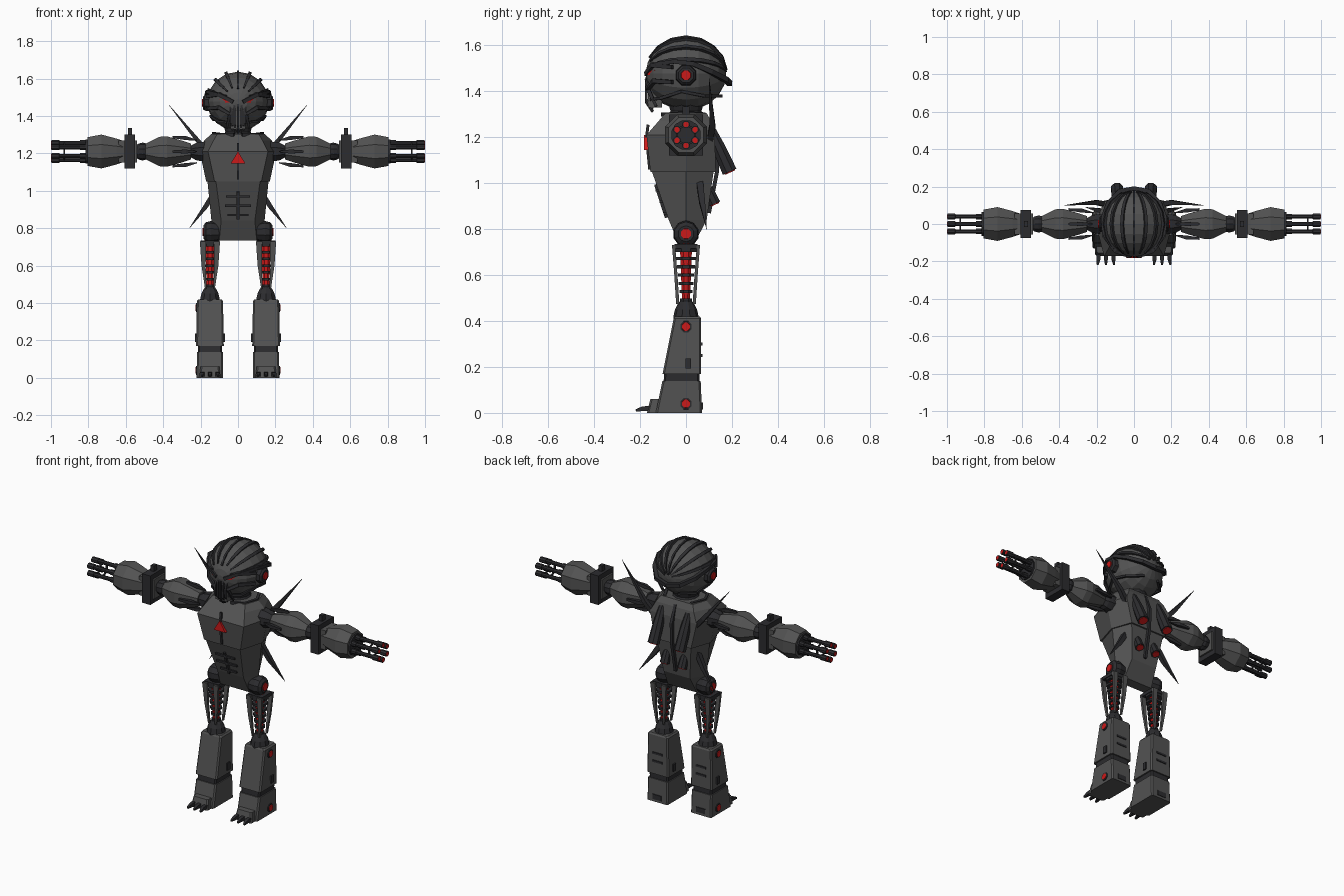
import bpy, bmesh
from math import sin, cos, pi, radians
from mathutils import Vector as V

if "Cube" in bpy.data.objects:
    bpy.data.objects.remove(bpy.data.objects["Cube"])


def material(name, c):
    m = bpy.data.materials.new(name)
    m.diffuse_color = (*c, 1)
    m.use_nodes = True
    m.node_tree.nodes["Principled BSDF"].inputs["Base Color"].default_value = m.diffuse_color
    return m


GREY = material("grey_metal", (.085, .085, .085))
DARK = material("dark_metal", (.025, .025, .028))
RED = material("red_glow", (.6, .01, .01))


def loft(name, rings, mat=GREY, mirror=False):
    """Skin a list of point rings, cap both ends, optionally mirror in x."""
    bm = bmesh.new()
    rows = [[bm.verts.new(p) for p in r] for r in rings]
    n = len(rows[0])
    for a, b in zip(rows, rows[1:]):
        for i in range(n):
            bm.faces.new((a[i], a[(i + 1) % n], b[(i + 1) % n], b[i]))
    bm.faces.new(rows[0][::-1])
    bm.faces.new(rows[-1])
    bmesh.ops.recalc_face_normals(bm, faces=bm.faces)
    me = bpy.data.meshes.new(name)
    bm.to_mesh(me)
    bm.free()
    me.materials.append(mat)
    ob = bpy.data.objects.new(name, me)
    bpy.context.collection.objects.link(ob)
    if mirror:
        mod = ob.modifiers.new("mirror", 'MIRROR')
        mod.use_mirror_merge = False
    return ob


def sweep(name, pts, radii, n=8, mat=GREY, mirror=True, ref=None, flat=1.0):
    """n-sided tube along points; flat squashes the section along ref."""
    pts = [V(p) for p in pts]
    rings = []
    axis = (pts[-1] - pts[0]).normalized()
    ref = V(ref) if ref else (V((0, 0, 1)) if abs(axis.z) < .8 else V((0, 1, 0)))
    for i, p in enumerate(pts):
        t = (pts[min(i + 1, len(pts) - 1)] - pts[max(i - 1, 0)]).normalized()
        s = t.cross(ref).normalized()
        u = s.cross(t).normalized()
        r = radii[i] if isinstance(radii, (list, tuple)) else radii
        rings.append([p + s * r * cos(2 * pi * (k + .5) / n) + u * r * flat * sin(2 * pi * (k + .5) / n)
                      for k in range(n)])
    return loft(name, rings, mat, mirror)


def along_x(name, prof, y=0, z=1.21, **kw):
    return sweep(name, [(x, y, z) for x, _ in prof], [r for _, r in prof], **kw)


def along_z(name, prof, x=.15, y=0, **kw):
    return sweep(name, [(x, y, z) for z, _ in prof], [r for _, r in prof], **kw)


def block(name, c, s, mat=DARK, mirror=True):
    x, y, z = c
    a, b, h = (v / 2 for v in s)
    return loft(name, [[(x - a, y - b, k), (x + a, y - b, k), (x + a, y + b, k), (x - a, y + b, k)]
                       for k in (z - h, z + h)], mat, mirror)


def hexring(z, w, f, yf, yb):
    return [(f, yf, z), (w, 0, z), (f, yb, z), (-f, yb, z), (-w, 0, z), (-f, yf, z)]


def legring(z, h, y0, y1, c=.008, x=.15):
    return [(x - h + c, y0, z), (x + h - c, y0, z), (x + h, y0 + c, z), (x + h, y1 - c, z),
            (x + h - c, y1, z), (x - h + c, y1, z), (x - h, y1 - c, z), (x - h, y0 + c, z)]


# Torso
loft("chest", [hexring(*r) for r in ((1.305, .14, .11, -.09, .09), (1.27, .18, .13, -.12, .11),
     (1.21, .205, .16, -.172, .125), (1.05, .17, .125, -.155, .13))])
loft("abdomen", [hexring(*r) for r in ((1.05, .163, .118, -.148, .12), (.84, .142, .09, -.075, .09),
     (.735, .11, .10, -.03, .035))])
sweep("chest_seam", [(0, -.165, 1.265 - .01), (0, -.172, 1.2), (0, -.158, 1.06)], .009, 4, DARK, False, (1, 0, 0))
loft("chest_emblem", [[(-.04, y, 1.145), (.04, y, 1.145), (0, y, 1.21)] for y in (-.15, -.182)], RED)
sweep("belly_spine", [(0, -.132, .995), (0, -.085, .85)], .01, 4, DARK, False, (1, 0, 0))
for z, w in ((.97, .065), (.92, .07), (.87, .055)):
    y = -.075 - (z - .84) * .35
    block("belly_rib", (0, y - .004, z), (2 * w, .018, .011), DARK, False)
along_z("neck", ((1.29, .085), (1.315, .07), (1.35, .08)), x=0, n=12, mat=DARK, mirror=False)
sweep("collar_plate", [(.02, -.1, 1.3), (.1, -.07, 1.3), (.13, 0, 1.305), (.09, .08, 1.3)], .012, 4, DARK, ref=(0, 0, 1))

# Back thrusters and spikes
for x, top, bot, r in ((.09, (.1, 1.25), (.19, 1.05), .035), (.06, (.085, 1.0), (.125, .91), .028)):
    a, b = V((x, *top)), V((x, *bot))
    d = (b - a).normalized()
    sweep("back_thruster", [a, a.lerp(b, .5), b], [r * .6, r * .9, r], 8, DARK)
    sweep("thruster_glow", [b, b + d * .004], r * .75, 8, RED)
sweep("back_spine", [(0, .1, 1.28), (0, .14, 1.18), (0, .135, 1.05), (0, .1, .87)], .012, 4, DARK, False, (1, 0, 0))
sweep("upper_spike", [(.13, .1, 1.17), (.2, .115, 1.25), (.37, .1, 1.46)], [.02, .018, .001], 4, DARK, ref=(0, 1, 0))
sweep("lower_spike", [(.12, .06, 1.0), (.17, .07, .92), (.26, .09, .8)], [.02, .018, .001], 4, DARK, ref=(0, 1, 0))

# Head: faceted shell whose meridians run from face to nape
C, RX, RY, RZ = 1.477, .165, .175, .16


def on_head(a, t, k=1.0):
    return V((RX * k * sin(a) * sin(t), -RY * k * cos(t), max(C + RZ * k * cos(a) * sin(t), 1.325)))


loft("head_shell", [[on_head(2 * pi * i / 16, pi * j / 10 if 0 < j < 10 else (.08 if j == 0 else pi - .08))
                     for i in range(16)] for j in range(11)])
for a in (22, 45, 68):
    q = radians(a)
    sweep("head_rib", [on_head(q, pi * t, 1.02) for t in (.16, .27, .38, .5, .62, .73, .84, .95)],
          [.005, .01, .012, .012, .012, .011, .009, .004], 4, DARK, ref=(cos(q), 0, -sin(q)))
sweep("head_crest", [on_head(0, pi * t, 1.01) for t in (.14, .26, .38, .5, .62, .74, .86, .97)],
      .008, 4, DARK, False, (1, 0, 0))
sweep("head_band", [(.06, -.16, 1.505), (.12, -.125, 1.52), (.162, -.05, 1.53), (.168, .03, 1.52),
      (.14, .11, 1.485), (.08, .175, 1.45), (0, .19, 1.435)], [.008, .011, .013, .014, .015, .016, .016], 4, DARK,
      ref=(0, 0, 1))
sweep("jaw_band", [(.03, -.155, 1.365), (.1, -.11, 1.37), (.145, -.02, 1.4), (.13, .08, 1.38), (.05, .155, 1.38)],
      .009, 4, DARK, ref=(0, 0, 1))
along_x("ear_disc", ((.14, .05), (.178, .045), (.188, .035)), z=1.47, mat=DARK)
along_x("ear_light", ((.18, .024), (.193, .022)), z=1.47, mat=RED)
# Face: brows, eyes, grille mask
sweep("brow", [(.165, -.06, 1.505), (.1, -.145, 1.515), (.025, -.172, 1.475)], [.012, .014, .014], 4, DARK, ref=(0, 0, 1))
sweep("cheek", [(.16, -.06, 1.44), (.1, -.14, 1.445), (.045, -.165, 1.41), (.06, -.13, 1.335)],
      [.012, .014, .013, .008], 4, DARK, ref=(0, 1, 0))
loft("eye", [[(.045, y, 1.473), (.09, y + .03, 1.468), (.1, y + .035, 1.492), (.06, y + .01, 1.49)]
             for y in (-.13, -.172)], RED, True)
block("mask_backing", (0, -.135, 1.395), (.08, .06, .13), GREY, False)
for x, z0, z1 in ((0, 1.31, 1.5), (.018, 1.315, 1.485), (.036, 1.325, 1.46)):
    sweep("mask_bar", [(x, -.155, z1), (x, -.174, z1 - .05), (x, -.172, z0 + .04), (x * .8, -.145, z0)],
          .008, 4, DARK, x > 0, (1, 0, 0))

# Arms
along_x("shoulder_joint", ((.15, .06), (.2, .055), (.225, .05), (.25, .035), (.28, .035)), mat=DARK)
along_x("upper_arm", ((.25, .045), (.29, .06), (.38, .088), (.42, .085), (.495, .045)))
for y, z in ((0, 1), (0, -1), (1, 0), (-1, 0), ):
    d = V((0, y, z))
    o = V((0, 0, 1.21))
    sweep("shoulder_claw", [o + V((.22, 0, 0)) + d * .06, o + V((.28, 0, 0)) + d * .072,
          o + V((.35, 0, 0)) + d * .078], [.004, .015, .009], 4, DARK)
along_x("elbow", ((.475, .025), (.49, .043), (.51, .048), (.53, .043), (.55, .03)), n=10, mat=DARK)
block("wrist_cuff", (.578, 0, 1.21), (.056, .15, .18))
block("cuff_sleeve", (.59, 0, 1.21), (.1, .11, .12), GREY)
block("cuff_sight", (.578, 0, 1.312), (.022, .03, .045))
along_x("forearm", ((.61, .06), (.65, .075), (.73, .098), (.805, .083)))
along_x("barrel_mount", ((.8, .066), (.815, .066)), n=12, mat=DARK)
for k in range(6):
    y, z = .046 * sin(k * pi / 3), 1.21 + .046 * cos(k * pi / 3)
    along_x("gun_barrel", ((.8, .016), (.845, .016), (.846, .012), (.955, .012), (.956, .017), (.998, .017)),
            y=y, z=z, mat=DARK)
    along_x("barrel_glow", ((.99, .012), (1.0, .012)), y=y, z=z, mat=RED)
    sweep("barrel_link", [(.93, y, z), (.93, .046 * sin((k + 1) * pi / 3), 1.21 + .046 * cos((k + 1) * pi / 3))],
          .006, 4, DARK, ref=(1, 0, 0))

# Hips and thighs
along_x("hip_joint", ((.085, .03), (.105, .05), (.145, .058), (.172, .052), (.185, .035)), z=.78, n=10, mat=DARK)
along_x("hip_light", ((.18, .025), (.19, .023)), z=.78, mat=RED)
along_z("thigh_core", ((.76, .03), (.47, .018)), n=8, mat=RED)
for k in range(7):
    z = .715 - k * .036
    r = .05 - k * .0038
    along_z("thigh_ring", ((z, r), (z - .014, r)), n=8, mat=DARK)
block("thigh_cap", (.15, 0, .725), (.1, .1, .02))
for sx in (-1, 1):
    for sy in (-1, 1):
        loft("thigh_blade", [[(.15 + sx * (a + p * w), sy * (b + q * .007), z)
             for p, q in ((-1, -1), (1, -1), (1, 1), (-1, 1))]
            for z, a, b, w in ((.73, .037, .054, .017), (.6, .034, .044, .011), (.475, .022, .036, .004))], GREY, True)

# Lower legs and feet
along_z("knee", ((.495, .02), (.475, .035), (.45, .048), (.42, .055), (.4, .055)), n=10, mat=DARK)
loft("shin", [legring(*r) for r in ((.42, .062, -.048, .06), (.41, .07, -.054, .066), (.17, .074, -.102, .066))], GREY, True)
loft("ankle_band", [legring(*r) for r in ((.172, .065, -.095, .058), (.13, .063, -.098, .058))], DARK, True)
loft("foot", [legring(*r) for r in ((.138, .07, -.103, .064), (.0, .071, -.132, .07))], GREY, True)
loft("toe_cap", [legring(*r) for r in ((.06, .05, -.155, -.1), (.0, .058, -.17, -.1))], GREY, True)
for dx in (-.04, 0, .04):
    sweep("toe", [(.15 + dx, -.15, .02), (.15 + dx, -.19, .018), (.15 + dx * 1.1, -.218, .01)], [.016, .014, .007], 4, DARK)
for z in (.375, .04):
    along_x("leg_light_rim", ((.21, .028), (.225, .026)), z=z, mat=DARK)
    along_x("leg_light", ((.215, .02), (.228, .019)), z=z, mat=RED)
for x in (.076, .224):
    block("shin_side_block", (x, .01, .215), (.014, .025, .045))
block("calf_vent", (.15, .066, .3), (.07, .01, .012))
block("calf_vent", (.15, .066, .25), (.07, .01, .012))
block("heel_block", (.15, .066, .03), (.06, .014, .03))
